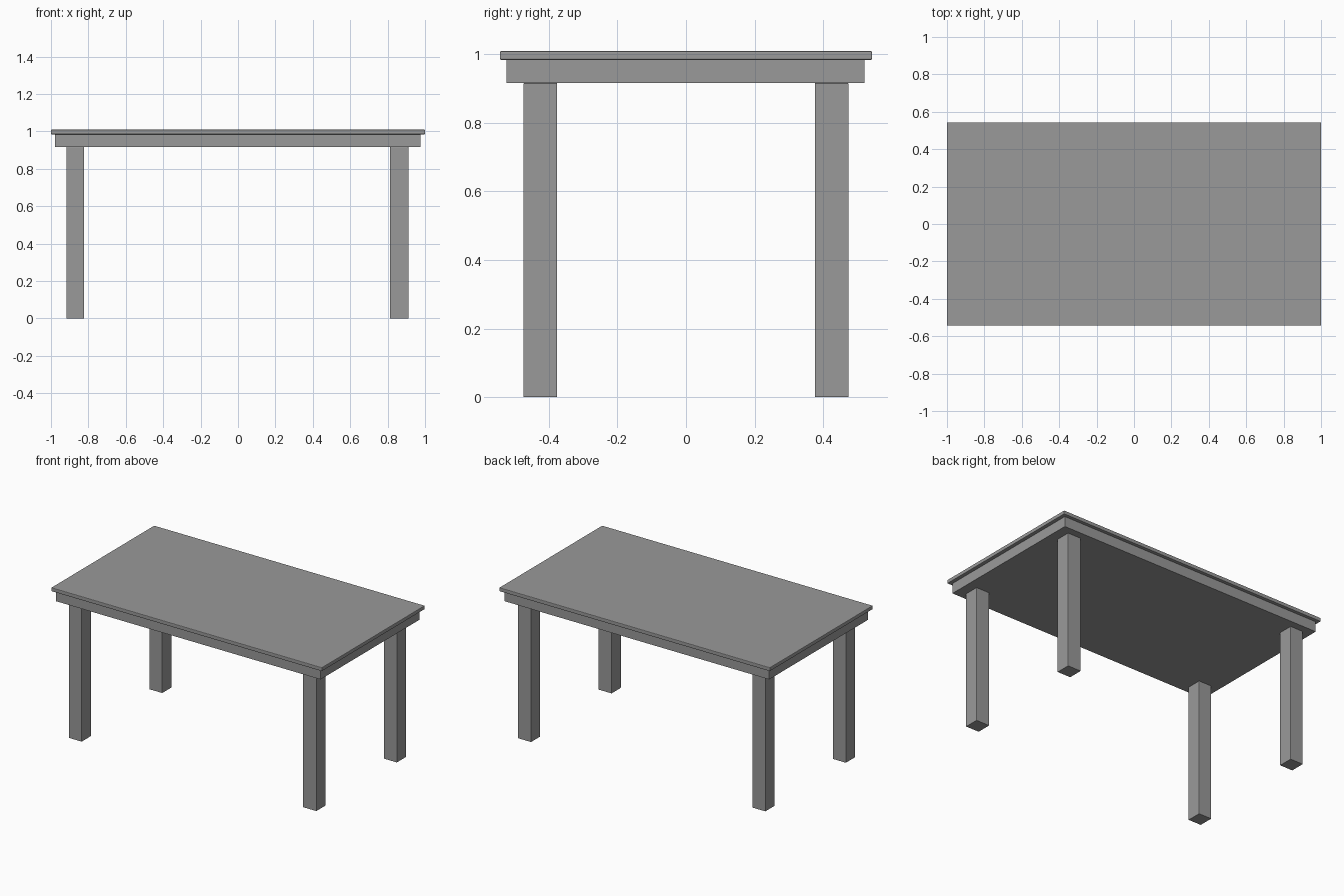
import bpy

if "Cube" in bpy.data.objects:
    bpy.data.objects.remove(bpy.data.objects["Cube"])

# Dark grey finish shared by all parts
grey = bpy.data.materials.new("dark_grey")
grey.diffuse_color = (0.32, 0.32, 0.32, 1)
grey.use_nodes = True
grey.node_tree.nodes["Principled BSDF"].inputs["Base Color"].default_value = grey.diffuse_color


def box(name, x0, x1, y0, y1, z0, z1, bevel=0.0):
    """Box from its extents, with an optional small rounded edge."""
    bpy.ops.mesh.primitive_cube_add(
        size=1, location=((x0 + x1) / 2, (y0 + y1) / 2, (z0 + z1) / 2))
    ob = bpy.context.object
    ob.name = name
    ob.scale = (x1 - x0, y1 - y0, z1 - z0)
    bpy.ops.object.transform_apply(location=False, rotation=False, scale=True)
    ob.data.materials.append(grey)
    if bevel:
        mod = ob.modifiers.new("edge", 'BEVEL')
        mod.width = bevel
        mod.segments = 2
    return ob


# Thin overhanging top with softened edges
box("table_top", -1, 1, -0.543, 0.543, 0.984, 1.009, 0.004)

# Solid slab under the top
box("apron", -0.979, 0.976, -0.523, 0.521, 0.916, 0.984)

# Four square legs
for side, x0, x1 in (("left", -0.918, -0.823), ("right", 0.813, 0.911)):
    for end, y0, y1 in (("front", -0.474, -0.376), ("back", 0.376, 0.474)):
        box(f"{end}_{side}_leg", x0, x1, y0, y1, 0, 0.916, 0.002)
